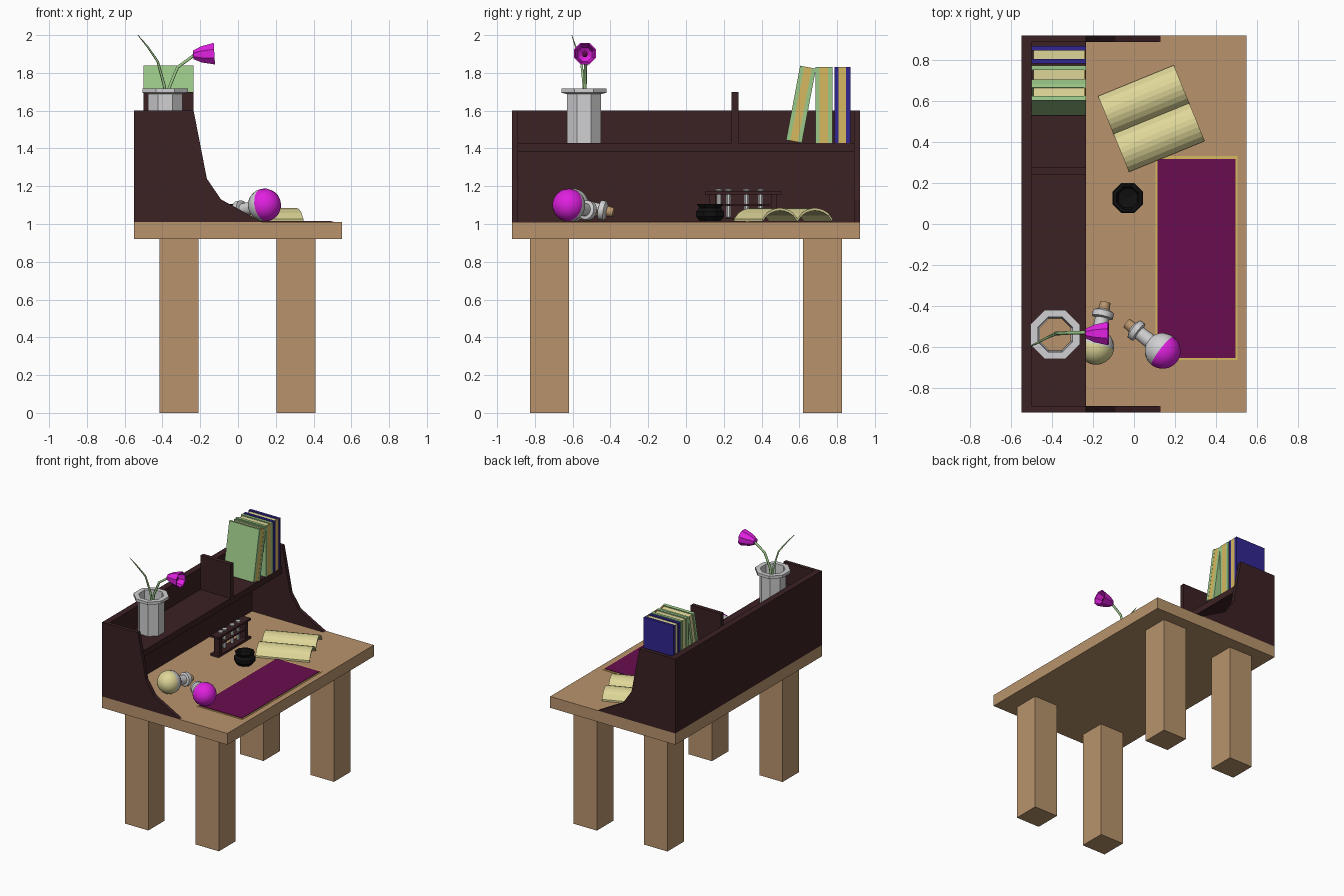
import bpy, bmesh, math
from mathutils import Vector, Matrix

if "Cube" in bpy.data.objects:
    bpy.data.objects.remove(bpy.data.objects["Cube"])


def lin(c):
    c /= 255
    return c / 12.92 if c <= 0.04045 else ((c + 0.055) / 1.055) ** 2.4


def mat(name, r, g, b):
    m = bpy.data.materials.new(name)
    m.diffuse_color = (lin(r), lin(g), lin(b), 1)
    m.use_nodes = True
    m.node_tree.nodes["Principled BSDF"].inputs["Base Color"].default_value = m.diffuse_color
    return m


WOOD = mat("light wood", 184, 148, 108)
DARK = mat("dark wood", 59, 33, 36)
PINK = mat("magenta", 224, 32, 224)
PURPLE = mat("purple cloth", 104, 13, 78)
CREAM = mat("cream paper", 222, 214, 152)
GREEN = mat("leaf green", 158, 202, 138)
BLUE = mat("blue cover", 50, 38, 145)
GLASS = mat("pale glass", 208, 208, 210)
BLACK = mat("black", 16, 16, 16)
GOLD = mat("gold", 214, 184, 96)


def finish(name, bm, mats, smooth=None):
    bmesh.ops.recalc_face_normals(bm, faces=bm.faces)
    me = bpy.data.meshes.new(name)
    bm.to_mesh(me)
    bm.free()
    for m in mats:
        me.materials.append(m)
    if smooth:
        me.shade_smooth()
        me.set_sharp_from_angle(angle=math.radians(smooth))
    ob = bpy.data.objects.new(name, me)
    bpy.context.collection.objects.link(ob)
    return ob


def box(name, lo, hi, m, matrix=None):
    lo, hi = Vector(lo), Vector(hi)
    bm = bmesh.new()
    bmesh.ops.create_cube(bm, size=1, matrix=Matrix.Translation((lo + hi) / 2) @ Matrix.Diagonal((*(hi - lo), 1)))
    ob = finish(name, bm, [m])
    if matrix:
        ob.matrix_world = matrix
    return ob


def prism(name, pts, depth, m):
    """Extrude a closed list of 3D points along the vector depth."""
    bm = bmesh.new()
    f = bm.faces.new([bm.verts.new(p) for p in pts])
    r = bmesh.ops.extrude_face_region(bm, geom=[f])
    bmesh.ops.translate(bm, vec=depth, verts=[v for v in r["geom"] if isinstance(v, bmesh.types.BMVert)])
    return finish(name, bm, [m])


def lathe(name, prof, n, mats, origin, axis=(0, 0, 1), rule=None, smooth=None):
    """Revolve (radius, height) points round the axis; rule picks a material by height."""
    bm = bmesh.new()
    rings = []
    for r, z in prof:
        if r == 0:
            rings.append([bm.verts.new((0, 0, z))] * n)
        else:
            a = [2 * math.pi * (i + 0.5) / n for i in range(n)]
            rings.append([bm.verts.new((r * math.cos(t), r * math.sin(t), z)) for t in a])
    for p, q in zip(rings, rings[1:]):
        for i in range(n):
            j = (i + 1) % n
            vs = list(dict.fromkeys([p[i], p[j], q[j], q[i]]))
            f = bm.faces.new(vs)
            if rule:
                f.material_index = rule(f.calc_center_median().z)
    ob = finish(name, bm, mats, smooth)
    rot = Vector((0, 0, 1)).rotation_difference(Vector(axis)).to_matrix().to_4x4()
    ob.matrix_world = Matrix.Translation(origin) @ rot
    return ob


def stalk(name, pts, depth, m):
    cu = bpy.data.curves.new(name, "CURVE")
    cu.dimensions = "3D"
    cu.bevel_depth = depth
    cu.bevel_resolution = 1
    cu.use_fill_caps = True
    sp = cu.splines.new("POLY")
    sp.points.add(len(pts) - 1)
    for p, (x, y, z, r) in zip(sp.points, pts):
        p.co = (x, y, z, 1)
        p.radius = r
    cu.materials.append(m)
    bpy.context.collection.objects.link(bpy.data.objects.new(name, cu))


# Table
box("table_top", (-.55, -.92, .92), (.55, .92, 1.01), WOOD)
for x in (-.415, .205):
    for y in (-.825, .62):
        box("table_leg", (x, y, 0), (x + .205, y + .205, .92), WOOD)

# Hutch: curved sides, back, shelf, divider
side = [(-.55, 1.01), (-.55, 1.6), (-.235, 1.6), (-.165, 1.24), (-.09, 1.13), (.13, 1.01)]
for y in (-.92, .89):
    prism("hutch_side", [(x, y, z) for x, z in side], (0, .03, 0), DARK)
box("hutch_back", (-.55, -.89, 1.01), (-.5, .89, 1.6), DARK)
box("hutch_shelf", (-.5, -.89, 1.38), (-.235, .89, 1.43), DARK)
box("shelf_divider", (-.5, .242, 1.43), (-.235, .277, 1.7), DARK)


# Standing books
def book(y, w, tilt, m, lift=0):
    mx = Matrix.Translation((0, y, 1.43 + lift)) @ Matrix.Rotation(-tilt, 4, "X")
    c = .022
    box("book_cover", (-.5, 0, 0), (-.235, c, .4), m, mx)
    box("book_cover", (-.5, w - c, 0), (-.235, w, .4), m, mx)
    box("book_pages", (-.49, c, .008), (-.245, w - c, .392), CREAM, mx)
    box("book_spine", (-.245, c, 0), (-.236, w - c, .4), GOLD, mx)


book(.785, .085, 0, BLUE)
book(.685, .09, 0, GREEN)
book(.53, .085, .187, GREEN, .015)

# Vase with soil, flower and blade
lathe("vase", [(0, 0), (.098, 0), (.098, .258), (.13, .265), (.13, .287), (.092, .287), (.085, .15), (0, .15)],
      8, [GLASS], (-.385, -.54, 1.43))
lathe("vase_soil", [(0, 0), (.084, 0), (.084, .03), (0, .03)], 8, [WOOD], (-.385, -.54, 1.57))
stalk("flower_stem", [(-.385, -.535, 1.58, 1), (-.365, -.535, 1.72, 1), (-.32, -.532, 1.83, 1),
                      (-.23, -.53, 1.895, 1)], .009, GREEN)
stalk("leaf_blade", [(-.38, -.535, 1.58, 1), (-.39, -.54, 1.73, 1), (-.425, -.555, 1.86, .8),
                     (-.48, -.585, 1.94, .6), (-.53, -.605, 2.0, .2)], .008, GREEN)
lathe("flower_cup", [(0, 0), (.025, .004), (.046, .045), (.062, .115), (.055, .113), (.04, .05), (0, .02)],
      8, [PINK], (-.24, -.535, 1.895), (1, 0, .06))
lathe("flower_heart", [(0, 0), (.014, 0), (.016, .06), (0, .07)], 6, [PURPLE], (-.22, -.535, 1.896), (1, 0, .06))

# Cloth with border
box("cloth_border", (.105, -.665, 1.01), (.505, .332, 1.013), GOLD)
box("cloth", (.115, -.655, 1.013), (.495, .317, 1.017), PURPLE)

# Open book: two arched pages
top = []
for s in (-1, 1):
    for i in range(9):
        t = i / 8
        v = -.2 + .2 * t if s < 0 else .2 * t
        u = t if s < 0 else 1 - t
        top.append((v, .008 + .06 * math.sin(math.pi * u) ** .6 if 0 < u < 1 else .01))
top.pop(9)
page = [(-.2, v, z + .007) for v, z in top] + [(-.2, v, z - .007) for v, z in reversed(top)]
ob = prism("open_book", page, (.4, 0, 0), CREAM)
ob.matrix_world = Matrix.Translation((.085, .515, 1.01)) @ Matrix.Rotation(math.radians(22.2), 4, "Z")

# Ink bowl
lathe("ink_bowl", [(0, 0), (.055, 0), (.08, .03), (.08, .055), (.062, .075), (.075, .095), (.06, .095),
                   (.05, .07), (0, .06)], 8, [BLACK], (-.03, .127, 1.01))


# Corked flasks lying down
def flask(name, centre, end, liquid):
    prof = [(0, -.088)]
    for i in range(1, 12):
        a = math.radians(-90 + i * 15)
        if a < math.radians(65):
            prof.append((.088 * math.cos(a), .088 * math.sin(a)))
    prof += [(.036, .08), (.034, .145), (.052, .15), (.052, .178), (.04, .185), (.028, .19), (.025, .225), (0, .225)]
    lathe(name, prof, 16, [liquid, GLASS, WOOD], centre, Vector(end) - Vector(centre),
          lambda z: 0 if z < 0 else (2 if z > .19 else 1), 35)


flask("magenta_flask", (.14, -.62, 1.1), (-.035, -.485, 1.062), PINK)
flask("cream_flask", (-.185, -.6, 1.1), (-.14, -.385, 1.062), CREAM)

# Test tube rack under the shelf
box("rack_base", (-.31, .1, 1.01), (-.24, .505, 1.028), DARK)
box("rack_top", (-.31, .1, 1.155), (-.24, .505, 1.172), DARK)
box("rack_middle", (-.3, .14, 1.095), (-.25, .465, 1.105), DARK)
for y in (.125, .45):
    box("rack_post", (-.3, y, 1.028), (-.25, y + .03, 1.155), DARK)
for i, y in enumerate((.175, .225, .32, .395)):
    lathe("test_tube", [(0, 0), (.014, .008), (.014, .145), (.019, .15), (.019, .158), (0, .158)], 8,
          [PINK if i == 3 else GLASS, GLASS], (-.275, y, 1.028), (0, 0, 1), lambda z: 0 if z < .06 else 1)
    bpy.context.collection.objects[-1].data.update()
